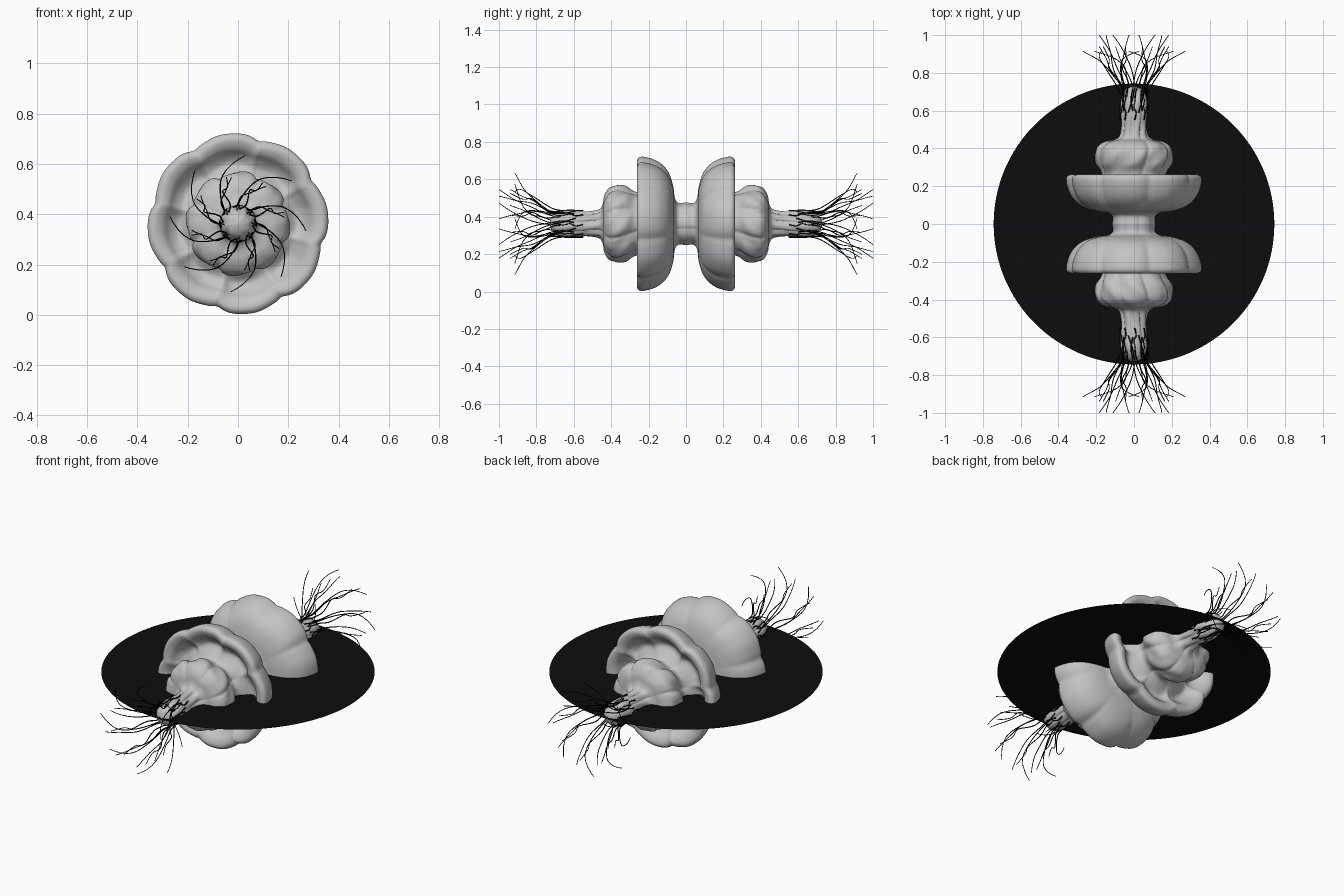
import bpy, bmesh, math
from mathutils import Vector

cube = bpy.data.objects.get("Cube")
if cube:
    bpy.data.objects.remove(cube)

AXIS_Z = 0.362
LOBES = 8
SEGMENTS = 144
STEPS = 4


def material(name, value):
    mat = bpy.data.materials.new(name)
    mat.use_nodes = True
    colour = (value, value, value, 1)
    mat.diffuse_color = colour
    mat.node_tree.nodes["Principled BSDF"].inputs["Base Color"].default_value = colour
    return mat


def link(name, data, mat):
    obj = bpy.data.objects.new(name, data)
    bpy.context.collection.objects.link(obj)
    data.materials.append(mat)
    return obj


def smooth_path(points):
    """Catmull-Rom samples through the given points."""
    pts = [Vector(p) for p in points]
    pts = [pts[0]] + pts + [pts[-1]]
    out = []
    for a, b, c, d in zip(pts, pts[1:], pts[2:], pts[3:]):
        for i in range(STEPS):
            t = i / STEPS
            out.append(0.5 * (2 * b + (c - a) * t + (2 * a - 5 * b + 4 * c - d) * t ** 2
                              + (3 * b - a - 3 * c + d) * t ** 3))
    return out + [pts[-1]]


def lobe(theta, phase):
    """Puffed segment: 0 in a crease, 1 at the swollen middle, slightly skewed."""
    t = ((theta - phase) * LOBES / math.tau) % 1
    t += 0.07 * math.sin(math.tau * t) ** 2
    return math.sin(math.pi * min(t, 1)) ** 0.5


def around(distance, radius, theta, side=1):
    return Vector((radius * math.cos(theta), -side * distance,
                   AXIS_Z + radius * math.sin(theta)))


pale_grey = material("pale_grey", 0.55)
disc_black = material("disc_black", 0.004)
thread_black = material("thread_black", 0.0)

# Lobed body: distance along the axis, radius, crease depth, pocket depth
profile = [
    (0, .115, .05, 0), (.04, .112, .07, 0), (.06, .14, .06, 0), (.068, .2, .06, 0),
    (.09, .27, .07, 0), (.13, .32, .08, 0), (.18, .348, .08, 0), (.24, .36, .08, 0),
    (.262, .338, .08, 0), (.258, .3, .06, .01), (.238, .27, .05, .025),
    (.225, .235, .05, .03), (.23, .2, .06, .01), (.25, .172, .07, 0),
    (.28, .175, .08, 0), (.32, .198, .1, 0), (.37, .208, .12, 0), (.41, .195, .14, 0),
    (.437, .15, .12, 0), (.445, .105, .1, 0), (.465, .076, .12, 0), (.52, .068, .16, 0),
    (.58, .072, .14, 0), (.65, .071, .1, 0), (.7, .053, .05, 0), (.72, .03, 0, 0),
    (.73, 0, 0, 0),
]
bm = bmesh.new()
rings = []
for d, r, crease, pocket in smooth_path(profile):
    d, r = max(d, 0), max(r, 0)
    phase = math.radians(31) - 1.2 * max(d - 0.25, 0)
    bumps = 0.025 * min(max((d - 0.27) * 20, 0), 1)
    ring = []
    for i in range(SEGMENTS):
        theta = math.tau * i / SEGMENTS
        puff = lobe(theta, phase)
        wave = bumps * math.sin(LOBES * theta + 45 * d)
        ring.append(bm.verts.new(around(d - pocket * puff,
                                        r * (1 - crease * (1 - puff) + wave), theta)))
    rings.append(ring)
for low, high in zip(rings, rings[1:]):
    for i in range(SEGMENTS):
        j = (i + 1) % SEGMENTS
        bm.faces.new((low[i], low[j], high[j], high[i]))
bmesh.ops.remove_doubles(bm, verts=rings[-1], dist=0.001)
bmesh.ops.recalc_face_normals(bm, faces=bm.faces)
for face in bm.faces:
    face.smooth = True
mesh = bpy.data.meshes.new("lobed_body")
bm.to_mesh(mesh)
bm.free()
body = link("lobed_body", mesh, pale_grey)
mirror = body.modifiers.new("Mirror", 'MIRROR')
mirror.use_axis = (False, True, False)

# Flat dark disc through the middle
bm = bmesh.new()
bmesh.ops.create_circle(bm, cap_ends=True, segments=128, radius=0.743)
mesh = bpy.data.meshes.new("disc")
bm.to_mesh(mesh)
bm.free()
link("disc", mesh, disc_black).location.z = AXIS_Z

# Swirling threads: distance, radius, angle in degrees
threads = {
    "long_threads": [(.59, .071, 160), (.66, .071, 142), (.72, .085, 132), (.8, .14, 120),
                     (.87, .2, 108), (.915, .272, 84)],
    "tip_threads": [(.6, .07, 140), (.66, .07, 148), (.73, .07, 138), (.82, .11, 128),
                    (.91, .135, 112), (1.0, .185, 98)],
    "curled_threads": [(.62, .07, 120), (.69, .06, 128), (.75, .08, 112), (.82, .14, 116),
                       (.87, .15, 106), (.94, .19, 104)],
    "surface_threads": [(.55, .072, 132), (.59, .073, 126), (.62, .073, 136),
                        (.66, .071, 130), (.7, .055, 140)],
}
for name, path in threads.items():
    curve = bpy.data.curves.new(name, 'CURVE')
    curve.dimensions = '3D'
    curve.bevel_depth = 0.0022
    curve.bevel_resolution = 1
    curve.use_fill_caps = True
    samples = smooth_path(path)
    for side in (1, -1):
        for k in range(LOBES):
            spline = curve.splines.new('POLY')
            spline.points.add(len(samples) - 1)
            for n, (point, (d, r, angle)) in enumerate(zip(spline.points, samples)):
                theta = math.radians(angle) + math.tau * k / LOBES
                point.co = (*around(d, r, theta, side), 1)
                point.radius = 1.7 - 0.9 * n / len(samples)
    link(name, curve, thread_black)
